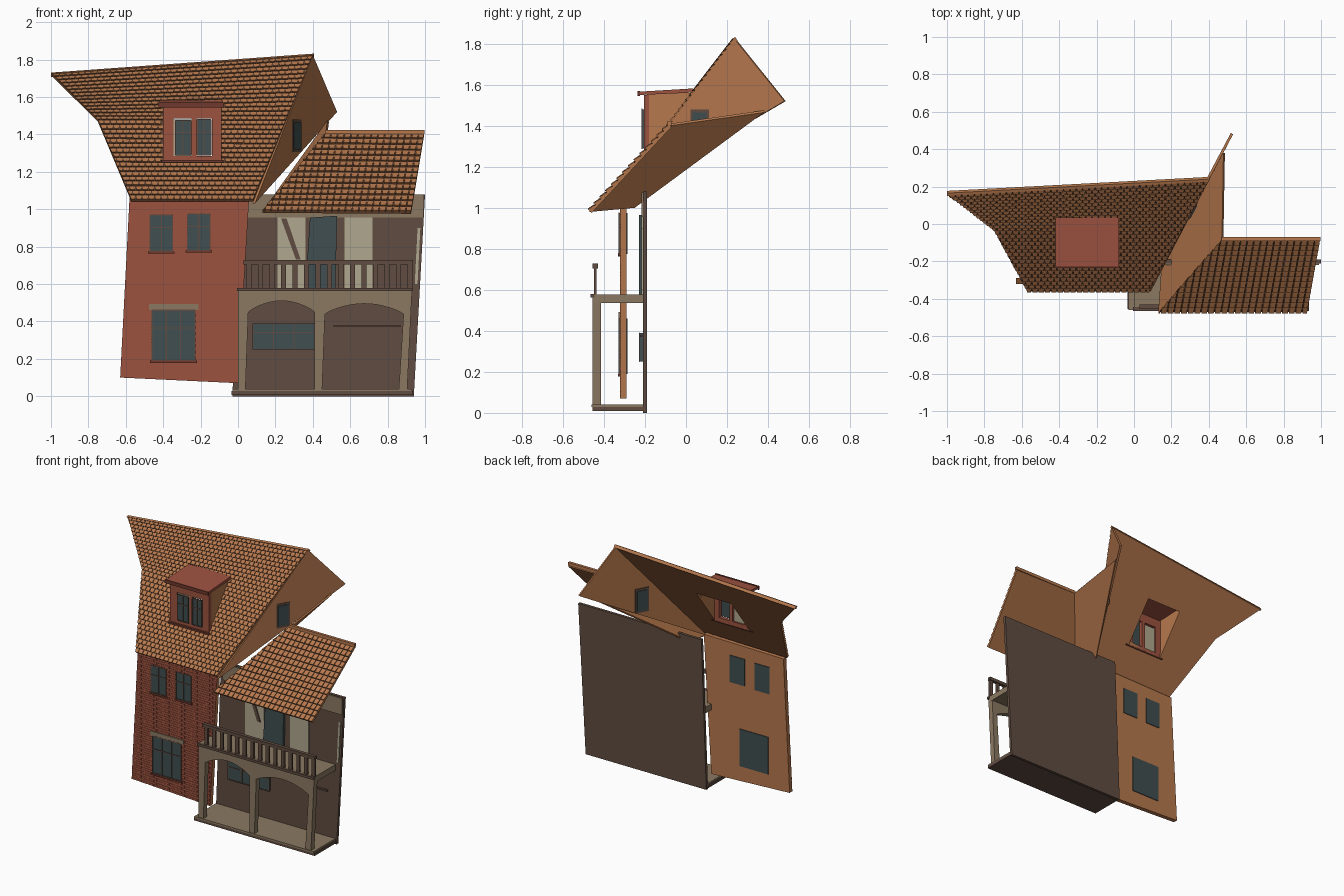
import bpy, bmesh, math
from mathutils import Vector as V

cube = bpy.data.objects.get("Cube")
if cube:
    bpy.data.objects.remove(cube)


def material(name, *rgb):
    lin = [((c / 255 + 0.055) / 1.055) ** 2.4 for c in rgb] + [1]
    m = bpy.data.materials.new(name)
    m.use_nodes = True
    m.diffuse_color = lin
    m.node_tree.nodes["Principled BSDF"].inputs["Base Color"].default_value = lin
    return m


tan = material("tan clay", 182, 120, 77)
gap = material("dark tile gap", 88, 60, 42)
red = material("red brick", 156, 82, 63)
trim = material("dark red trim", 112, 58, 46)
brown = material("brown timber", 96, 76, 65)
stone = material("beige stone", 138, 121, 97)
cream = material("cream plaster", 176, 167, 142)
glass = material("dark teal glass", 64, 78, 80)


def finish(name, bm, *mats):
    bmesh.ops.recalc_face_normals(bm, faces=bm.faces)
    me = bpy.data.meshes.new(name)
    bm.to_mesh(me)
    bm.free()
    for m in mats:
        me.materials.append(m)
    ob = bpy.data.objects.new(name, me)
    bpy.context.collection.objects.link(ob)
    return ob


def prism(name, pts, offset, mat):
    """Polygon extruded along an offset vector."""
    bm = bmesh.new()
    face = bm.faces.new([bm.verts.new(p) for p in pts])
    out = bmesh.ops.extrude_face_region(bm, geom=[face], use_keep_orig=True)
    moved = [e for e in out["geom"] if isinstance(e, bmesh.types.BMVert)]
    bmesh.ops.translate(bm, vec=V(offset), verts=moved)
    return finish(name, bm, mat)


def upright(name, outline, y0, y1, mat):
    """Outline in x and z, standing between two depths."""
    return prism(name, [(x, y0, z) for x, z in outline], (0, y1 - y0, 0), mat)


def box(name, x0, x1, y0, y1, z0, z1, mat):
    return upright(name, [(x0, z0), (x1, z0), (x1, z1), (x0, z1)], y0, y1, mat)


def window(name, x0, x1, z0, z1, y0, y1, panes=2):
    box(name + "_glass", x0, x1, y0, y1, z0, z1, glass)
    w, f = 0.006, y0 - 0.004
    for i in range(panes + 1):
        x = x0 + (x1 - x0) * i / panes
        box(name + "_bar", x - w / 2, x + w / 2, f, y0, z0, z1, brown)
    for z in (z0, z0 + (z1 - z0) * 0.65, z1):
        box(name + "_rail", x0, x1, f, y0, z - w / 2, z + w / 2, brown)


def along(path, t):
    """Point on a path of (t, point) pairs."""
    for (a, p), (b, q) in zip(path, path[1:]):
        if t <= b + 1e-6:
            return V(p).lerp(V(q), (t - a) / (b - a))
    return V(path[-1][1])


def courses(name, left, right, rows, width, h, mat, skew=0, lap=0.86, gapx=0.005,
            flat=0.25, skip=None):
    """Rows of tiles or bricks between two edge paths."""
    bm = bmesh.new()
    up = along(left, 1) - along(left, 0)
    n = V((1, 0, 0)).cross(V((0, up.y, up.z))).normalized()
    for j in range(rows):
        t0, t1 = j / rows, (j + lap) / rows
        ends = [(along(left, t), along(right, t), t) for t in (t0, t1)]
        x = min(e[0].x for e in ends) - skew - width * (1 + 0.5 * (j % 2 if not skew else 0))
        x = math.floor(x / width) * width + (width / 2 if j % 2 and not skew else 0)
        while x < max(e[1].x for e in ends):
            quad = []
            for a, b, t in ends:
                for xx in (x, x + width - gapx):
                    xx = min(max(xx + skew * t, a.x), b.x)
                    quad.append(a.lerp(b, (xx - a.x) / (b.x - a.x)))
            x += width
            mid = sum(quad, V()) / 4
            if (quad[1] - quad[0]).length + (quad[3] - quad[2]).length < 0.004:
                continue
            if skip and skip(mid):
                continue
            low = [bm.verts.new(p) for p in quad]
            top = [bm.verts.new(p + n * (h if i < 2 else h * flat)) for i, p in enumerate(quad)]
            bm.faces.new((top[0], top[1], top[3], top[2]))
            for a, b in ((0, 1), (1, 3), (3, 2), (2, 0)):
                bm.faces.new((low[a], low[b], top[b], top[a]))
    return finish(name, bm, mat)


# Brick wall: red in front, tan elsewhere
wall = upright("brick_wall", [(-0.63, 0.10), (0, 0.07), (0.06, 1.07), (-0.58, 1.06)],
               -0.32, -0.29, tan)
wall.data.materials.append(red)
for p in wall.data.polygons:
    p.material_index = int(p.normal.y < -0.9)
courses("brick_courses", [(0, (-0.63, -0.32, 0.10)), (1, (-0.58, -0.32, 1.06))],
        [(0, (0, -0.32, 0.07)), (1, (0.06, -0.32, 1.07))], 60, 0.05, 0.002, red,
        lap=0.9, gapx=0.003, flat=1)
for name, x0, x1, z0, z1 in (("upper_window_a", -0.47, -0.35, 0.775, 0.97),
                             ("upper_window_b", -0.27, -0.15, 0.78, 0.975),
                             ("lower_window", -0.46, -0.23, 0.19, 0.46)):
    window(name, x0, x1, z0, z1, -0.325, -0.285, 3 if x1 - x0 > 0.2 else 2)
    box(name + "_sill", x0 - 0.01, x1 + 0.01, -0.332, -0.32, z0 - 0.012, z0, trim)
box("stone_lintel", -0.475, -0.21, -0.328, -0.32, 0.46, 0.492, stone)

# Timber wall with plaster panels, door and window
upright("timber_wall", [(-0.03, 0), (0.94, 0), (1, 1.08), (0.01, 1.08)], -0.21, -0.19, brown)
box("wall_top_beam", 0.03, 0.99, -0.218, -0.21, 0.955, 1.075, stone)
box("plaster_panel_a", 0.21, 0.36, -0.217, -0.21, 0.57, 0.955, cream)
box("plaster_panel_b", 0.57, 0.72, -0.217, -0.21, 0.57, 0.955, cream)
upright("plaster_strip", [(0.945, 0.6), (0.96, 0.6), (0.975, 0.9), (0.96, 0.9)], -0.217, -0.21, cream)
upright("wall_brace", [(0.31, 0.73), (0.335, 0.73), (0.26, 0.95), (0.23, 0.95)], -0.224, -0.21, brown)
upright("balcony_door", [(0.36, 0.57), (0.52, 0.57), (0.53, 0.965), (0.385, 0.955)], -0.23, -0.21, glass)
window("ground_window", 0.08, 0.41, 0.25, 0.39, -0.226, -0.21, 3)
box("shelf_bar", 0.51, 0.87, -0.225, -0.21, 0.37, 0.38, brown)

# Porch floor, arcade and balcony
box("porch_floor", -0.03, 0.93, -0.46, -0.2, 0.028, 0.04, stone)
box("porch_floor_base", -0.035, 0.935, -0.455, -0.2, 0.008, 0.028, brown)


def arch(x0, x1, spring, rise):
    return [(x0 + (x1 - x0) * i / 12, spring + rise * math.sin(math.pi * i / 12) ** 0.8)
            for i in range(13)]


upright("stone_arcade", [(0, 0.04), (0.04, 0.04)] + arch(0.055, 0.41, 0.45, 0.06)
        + [(0.41, 0.04), (0.45, 0.04)] + arch(0.465, 0.885, 0.44, 0.055)
        + [(0.86, 0.04), (0.905, 0.04), (0.93, 0.56), (0, 0.56)], -0.455, -0.415, stone)
box("balcony_deck", 0, 0.93, -0.455, -0.21, 0.535, 0.565, stone)
box("deck_edge", -0.005, 0.935, -0.465, -0.445, 0.562, 0.58, brown)
box("deck_boards", 0, 0.93, -0.445, -0.21, 0.565, 0.578, stone)
box("balcony_rail", 0.03, 0.935, -0.455, -0.43, 0.705, 0.728, brown)
for i in range(15):
    x = 0.045 + i * 0.0615
    box("baluster", x, x + 0.026, -0.449, -0.436, 0.578, 0.706, brown)


# Main roof slab, opened under the dormer
def on_roof(x, y, lift=0.0):
    return V((x, y, 1.05 + 1.3 * (y + 0.36) + lift))


left = [(0, on_roof(-0.57, -0.36)), (0.55, on_roof(-0.75, -0.03)), (1, on_roof(-1, 0.16))]
right = [(0, on_roof(0.08, -0.36)), (1, on_roof(0.4, 0.235))]
outline = [p for _, p in left] + [p for _, p in reversed(right)]
slab = prism("main_roof_slab", outline, V((0, 0.79, -0.61)) * 0.016, tan)
slab.data.materials.append(gap)
for p in slab.data.polygons:
    p.material_index = int(p.normal.y < -0.3 and p.normal.z > 0.3)
cutter = box("dormer_cutter", -0.385, -0.105, -0.18, 0.03, 1.2, 1.75, tan)
cutter.hide_render = True
cutter.hide_viewport = True
cut = slab.modifiers.new("opening", "BOOLEAN")
cut.operation, cut.object, cut.solver = "DIFFERENCE", cutter, "EXACT"
courses("main_roof_tiles", left, right, 31, 0.034, 0.009, tan, lap=0.84, gapx=0.006,
        skip=lambda p: -0.40 < p.x < -0.09 and -0.19 < p.y < 0.03)
prism("ridge_cap", [on_roof(-1, 0.15, 0.012), on_roof(0.4, 0.225, 0.014),
                    on_roof(0.405, 0.24, 0.002), on_roof(-1, 0.165, -0.002)], (0, 0.012, -0.018), tan)

# Gable wall with its small window
A, B, C = V((0.4, 0.235, 1.825)), V((0.53, 0.48, 1.52)), V((0.09, -0.36, 1.03))
out = V((0.887, -0.461, 0))
prism("gable_wall", [A, B, C], out * -0.014, tan)
side = V((0.461, 0.887, 0))


def gable_plate(name, half, z0, z1, front, back, mat):
    c = V((0.312, 0.07, 0))
    pts = [c + side * s * half + V((0, 0, z)) + out * front
           for s, z in ((-1, z0), (1, z0), (1, z1), (-1, z1))]
    prism(name, pts, out * (back - front), mat)


gable_plate("gable_window_frame", 0.05, 1.305, 1.48, 0.006, -0.018, brown)
gable_plate("gable_window_glass", 0.038, 1.32, 1.465, 0.01, -0.022, glass)

# Lower roof: tiled front slope and the hidden slope meeting the gable
P, Q = V((0.47, -0.08, 1.41)), V((0.995, -0.08, 1.405))
F, G = V((0.13, -0.47, 0.99)), V((0.925, -0.47, 0.985))
lower = prism("lower_roof_slab", [F, G, Q, P], V((0, 0.74, -0.68)) * 0.014, tan)
lower.data.materials.append(gap)
for p in lower.data.polygons:
    p.material_index = int(p.normal.y < -0.3 and p.normal.z > 0.3)
courses("lower_roof_tiles", [(0, F), (1, P)], [(0, G), (1, Q)], 14, 0.036, 0.011, tan,
        skew=0.07, gapx=0.006)
box("lower_ridge_cap", 0.468, 0.998, -0.09, -0.07, 1.402, 1.424, tan)
prism("valley_slope", [P, (0.478, 0.38, 1.475), (0.145, -0.25, 1.01), F], (0.008, 0, -0.01), tan)

# Dormer
for x in (-0.4, -0.102):
    prism("dormer_cheek", [(x, -0.19, 1.26), (x, -0.19, 1.555), (x, 0.025, 1.56)], (0.012, 0, 0), tan)
for x0, x1 in ((-0.402, -0.345), (-0.248, -0.222), (-0.14, -0.088)):
    box("dormer_post", x0, x1, -0.205, -0.18, 1.26, 1.55, red)
box("dormer_head", -0.402, -0.088, -0.205, -0.18, 1.485, 1.55, red)
box("dormer_foot", -0.402, -0.088, -0.205, -0.18, 1.26, 1.285, red)
box("dormer_sill", -0.41, -0.08, -0.22, -0.18, 1.25, 1.262, trim)
prism("dormer_roof", [(-0.42, -0.23, 1.55), (-0.42, -0.23, 1.566), (-0.42, 0.035, 1.582),
                      (-0.42, 0.035, 1.562)], (0.34, 0, 0), red)
box("dormer_fascia", -0.425, -0.075, -0.236, -0.225, 1.545, 1.57, trim)
window("dormer_casement_a", -0.335, -0.252, 1.29, 1.475, -0.212, -0.2)
window("dormer_casement_b", -0.218, -0.145, 1.29, 1.48, -0.212, -0.2)
box("dormer_curtain", -0.345, -0.25, -0.199, -0.193, 1.27, 1.48, cream)
